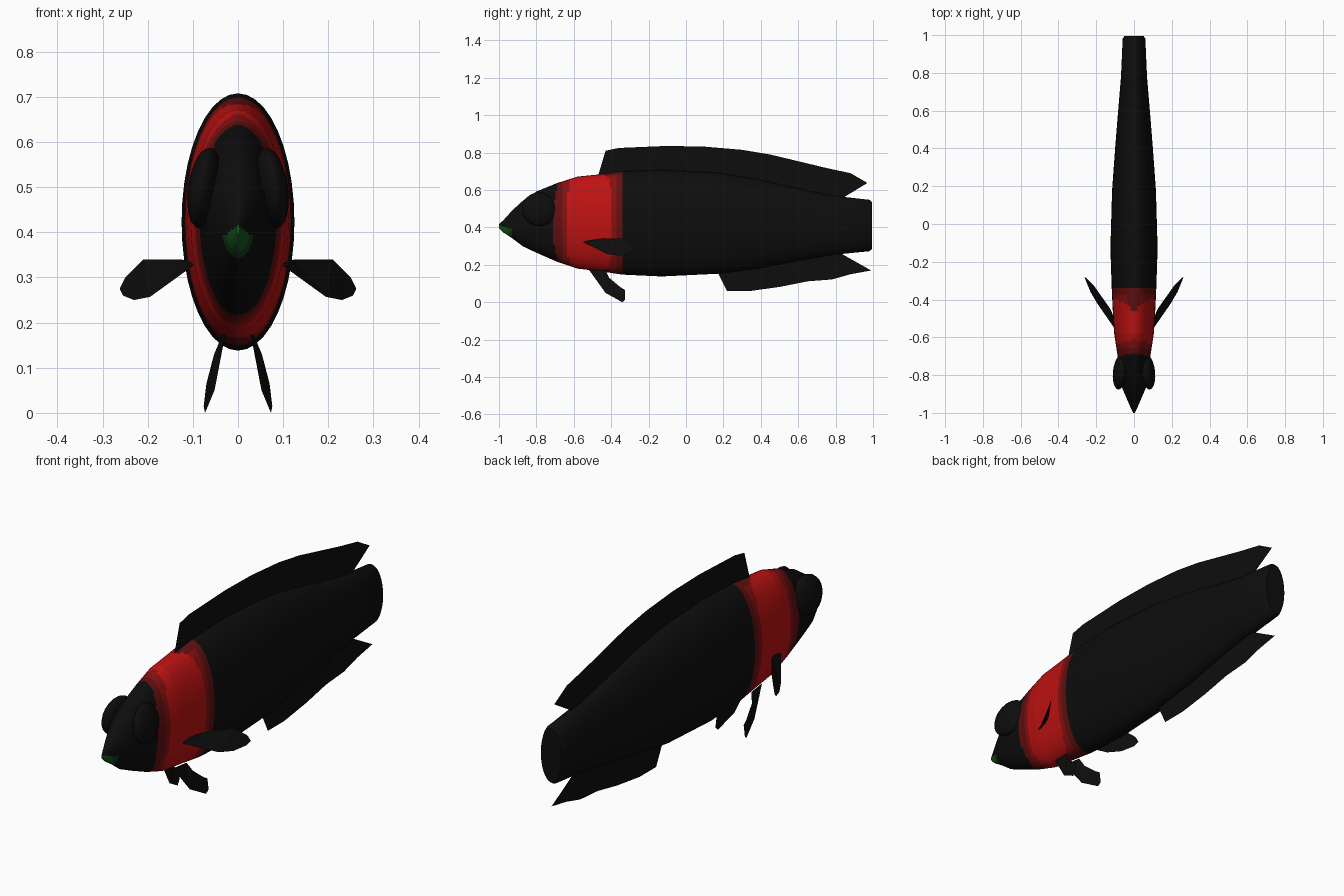
import bpy, bmesh, math
from mathutils import Vector

if "Cube" in bpy.data.objects:
    bpy.data.objects.remove(bpy.data.objects["Cube"], do_unlink=True)


def material(name, rgb):
    m = bpy.data.materials.new(name)
    m.use_nodes = True
    m.diffuse_color = (*rgb, 1)
    shader = m.node_tree.nodes["Principled BSDF"]
    shader.inputs["Base Color"].default_value = (*rgb, 1)
    shader.inputs["Roughness"].default_value = 0.8
    return m


black = material("black", (0.004, 0.004, 0.004))
dark_red = material("dark red", (0.12, 0.005, 0.005))
mid_red = material("mid red", (0.24, 0.005, 0.005))
red = material("bright red", (0.52, 0.006, 0.006))
green = material("green", (0.008, 0.09, 0.012))
dark_green = material("dark green", (0.006, 0.045, 0.01))


def add_object(name, bm, mats, smooth=True):
    mesh = bpy.data.meshes.new(name)
    bm.to_mesh(mesh)
    bm.free()
    for m in mats:
        mesh.materials.append(m)
    ob = bpy.data.objects.new(name, mesh)
    bpy.context.collection.objects.link(ob)
    if smooth:
        bpy.ops.object.select_all(action="DESELECT")
        ob.select_set(True)
        bpy.context.view_layer.objects.active = ob
        bpy.ops.object.shade_smooth_by_angle(angle=math.radians(45))
    return ob


# Body: oval sections given as y, top, bottom, half width
SECTIONS = [
    (-1.0, .418, .395, .004), (-.975, .44, .372, .017), (-.93, .49, .343, .036),
    (-.87, .545, .298, .062), (-.8, .592, .265, .074), (-.69, .637, .217, .088),
    (-.58, .672, .18, .105), (-.47, .683, .167, .112), (-.34, .70, .148, .118),
    (-.13, .708, .138, .125), (.18, .692, .153, .116), (.4, .655, .183, .1),
    (.6, .607, .222, .084), (.78, .57, .253, .069), (.98, .548, .273, .06),
    (.995, .535, .285, .052)]
SIDES = 40


def section_at(y):
    for a, b in zip(SECTIONS, SECTIONS[1:]):
        if a[0] <= y <= b[0]:
            t = (y - a[0]) / (b[0] - a[0])
            return [p + (q - p) * t for p, q in zip(a, b)]


def colour_index(c):
    """Green lips, a graded red collar, black elsewhere."""
    if c.y < -.935 and c.z < .412 - .3 * (c.y + 1):
        return 5 if c.y > -.948 else 4
    height = abs(c.z - .425) / .26
    start = -.71 + .045 * max(0, height - .3)
    if not start < c.y < -.34:
        return 0
    across = abs(c.y + .515)
    reach = (across / .115) ** 4 + height ** 8
    if reach < 1:
        return 3
    return 2 if across < .143 and height < .975 else 1


rows = {s[0] for s in SECTIONS}
rows |= {round(-.71 + .0125 * i, 4) for i in range(30)} | {-.34}
rows |= {round(-1 + .01 * i, 3) for i in range(8)}
bm = bmesh.new()
rings = []
for y in sorted(rows):
    _, top, bottom, half = section_at(y)
    mid, rise = (top + bottom) / 2, (top - bottom) / 2
    rings.append([bm.verts.new((half * math.sin(a), y, mid + rise * math.cos(a)))
                  for a in (math.tau * i / SIDES for i in range(SIDES))])
for r, s in zip(rings, rings[1:]):
    for i in range(SIDES):
        j = (i + 1) % SIDES
        bm.faces.new((r[i], r[j], s[j], s[i]))
bm.faces.new(rings[0])
bm.faces.new(rings[-1])
bmesh.ops.recalc_face_normals(bm, faces=bm.faces)
for f in bm.faces:
    f.material_index = colour_index(f.calc_center_median())
add_object("body", bm, [black, dark_red, mid_red, red, green, dark_green])


# Fins: thin sheets from an outline
def fin(name, points):
    bm = bmesh.new()
    bm.faces.new([bm.verts.new(p) for p in points])
    bmesh.ops.triangulate(bm, faces=bm.faces)
    return add_object(name, bm, [black], smooth=False)


def middle_fin(name, outline):
    fin(name, [(0, y, z) for y, z in outline])


middle_fin("dorsal_fin", [
    (-.475, .66), (-.43, .81), (-.36, .825), (-.1, .836), (.1, .832), (.3, .815),
    (.45, .79), (.6, .752), (.75, .718), (.88, .69), (.97, .638), (.85, .565),
    (.8, .52), (.4, .6), (0, .66)])
middle_fin("anal_fin", [
    (.16, .18), (.22, .06), (.34, .06), (.5, .082), (.65, .112), (.78, .122),
    (.88, .15), (.99, .17), (.83, .26), (.75, .3), (.4, .22)])

PECTORAL = [(.09, -.53, .33), (.125, -.45, .34), (.21, -.33, .34), (.25, -.288, .3),
            (.262, -.28, .275), (.255, -.3, .26), (.23, -.36, .25), (.195, -.42, .257),
            (.105, -.55, .322)]
PELVIC = [(.028, -.52, .175), (.052, -.43, .05), (.073, -.34, .0), (.076, -.325, .015),
          (.07, -.325, .065), (.066, -.35, .08), (.053, -.41, .13), (.036, -.43, .17)]
for side, sign in (("left", 1), ("right", -1)):
    for name, outline in (("pectoral_fin", PECTORAL), ("pelvic_fin", PELVIC)):
        fin(f"{side}_{name}", [(sign * x, y, z) for x, y, z in outline])

    # Bulging eyes, leaning in with the head
    bm = bmesh.new()
    bmesh.ops.create_uvsphere(bm, u_segments=20, v_segments=12, radius=1)
    eye = add_object(f"{side}_eye", bm, [black])
    eye.scale = (.036, .092, .09)
    eye.location = Vector((sign * .074, -.785, .498))
    eye.rotation_euler = (0, -sign * .14, sign * .1)
